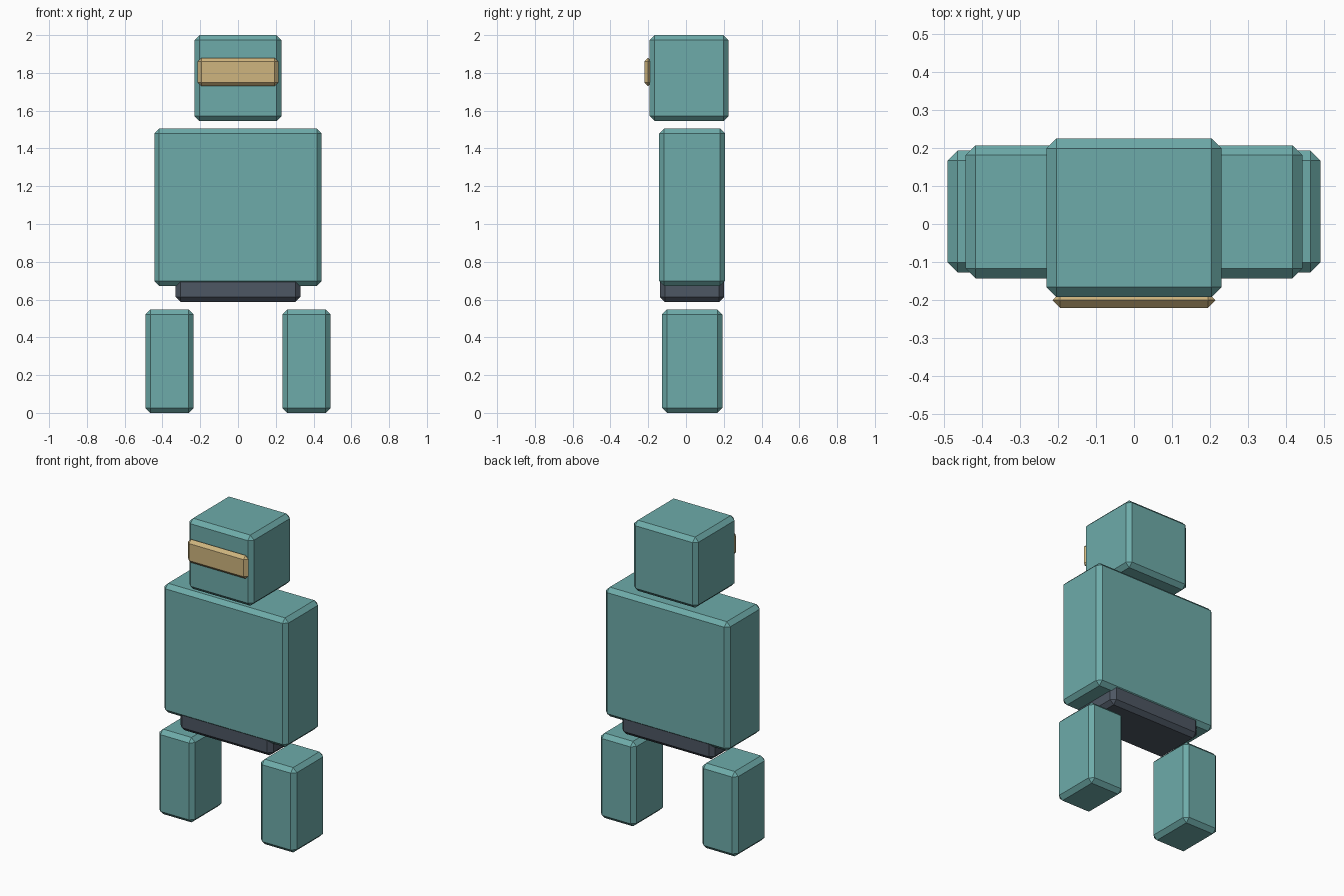
import bpy
import bmesh
from mathutils import Vector

cube = bpy.data.objects.get("Cube")
if cube:
    bpy.data.objects.remove(cube, do_unlink=True)


def material(name, color):
    mat = bpy.data.materials.new(name)
    mat.use_nodes = True
    rgba = (*color, 1.0)
    mat.diffuse_color = rgba
    mat.node_tree.nodes["Principled BSDF"].inputs["Base Color"].default_value = rgba
    return mat


TEAL = material("teal", (0.155, 0.41, 0.40))
DARK = material("dark_grey", (0.075, 0.095, 0.125))
GOLD = material("pale_gold", (0.62, 0.46, 0.21))


def block(name, low, high, bevel, mat):
    """Chamfered box between two corners, with its origin at the centre."""
    low, high = Vector(low), Vector(high)
    bm = bmesh.new()
    bmesh.ops.create_cube(bm, size=1)
    bmesh.ops.scale(bm, vec=high - low, verts=bm.verts)
    mesh = bpy.data.meshes.new(name)
    bm.to_mesh(mesh)
    bm.free()
    mesh.materials.append(mat)
    obj = bpy.data.objects.new(name, mesh)
    obj.location = (low + high) / 2
    bpy.context.collection.objects.link(obj)
    mod = obj.modifiers.new("chamfer", "BEVEL")
    mod.width = bevel
    mod.segments = 1
    return obj


# Head and visor
block("head", (-0.23, -0.192, 1.545), (0.23, 0.225, 2.0), 0.026, TEAL)
block("visor", (-0.214, -0.221, 1.73), (0.214, -0.18, 1.88), 0.02, GOLD)

# Body
block("torso", (-0.443, -0.143, 0.673), (0.443, 0.207, 1.505), 0.026, TEAL)
block("pelvis", (-0.33, -0.138, 0.587), (0.33, 0.202, 0.75), 0.026, DARK)

# Legs, mirrored across the middle
for side, inner, outer in (("left", 0.235, 0.49), ("right", -0.49, -0.235)):
    block(side + "_leg", (inner, -0.127, 0), (outer, 0.193, 0.547), 0.026, TEAL)
